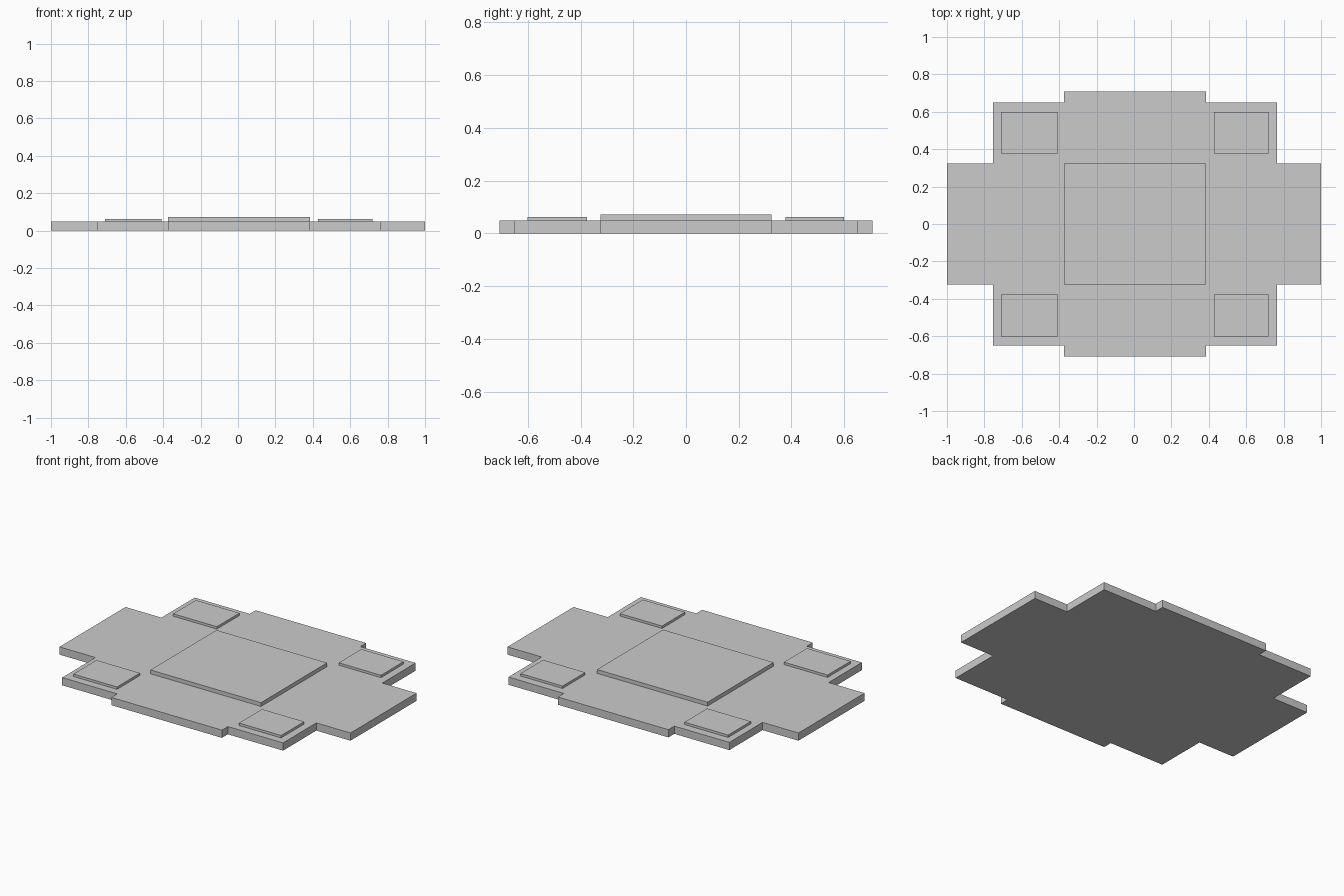
import bpy
import bmesh

if "Cube" in bpy.data.objects:
    bpy.data.objects.remove(bpy.data.objects["Cube"])

PLATE_TOP = 0.048


def prism(name, outline, z0, z1):
    """Closed flat-shaded prism from a counter-clockwise outline."""
    bm = bmesh.new()
    base = bm.faces.new([bm.verts.new((x, y, z0)) for x, y in outline])
    ext = bmesh.ops.extrude_face_region(bm, geom=[base], use_keep_orig=True)
    top = [g for g in ext["geom"] if isinstance(g, bmesh.types.BMVert)]
    bmesh.ops.translate(bm, verts=top, vec=(0, 0, z1 - z0))
    bmesh.ops.recalc_face_normals(bm, faces=bm.faces)
    mesh = bpy.data.meshes.new(name)
    bm.to_mesh(mesh)
    bm.free()
    obj = bpy.data.objects.new(name, mesh)
    bpy.context.collection.objects.link(obj)
    return obj


def rect(x0, x1, y0, y1):
    return [(x0, y0), (x1, y0), (x1, y1), (x0, y1)]


# Stepped base plate: the back half outline, mirrored to the front
back = [(1.0, 0.324), (0.765, 0.324), (0.765, 0.65), (0.385, 0.65),
        (0.385, 0.708), (-0.375, 0.708), (-0.375, 0.65), (-0.753, 0.65),
        (-0.753, 0.324), (-1.0, 0.324)]
front = [(x, -y) for x, y in reversed(back)]
prism("base_plate", back + front, 0.0, PLATE_TOP)

# Raised central platform
prism("central_platform", rect(-0.375, 0.385, -0.324, 0.324), PLATE_TOP, 0.072)

# Four raised corner pads
for side, x0, x1 in (("left", -0.71, -0.41), ("right", 0.428, 0.718)):
    for end, y0, y1 in (("front", -0.602, -0.376), ("back", 0.378, 0.6)):
        prism(f"corner_pad_{end}_{side}", rect(x0, x1, y0, y1), PLATE_TOP, 0.063)
